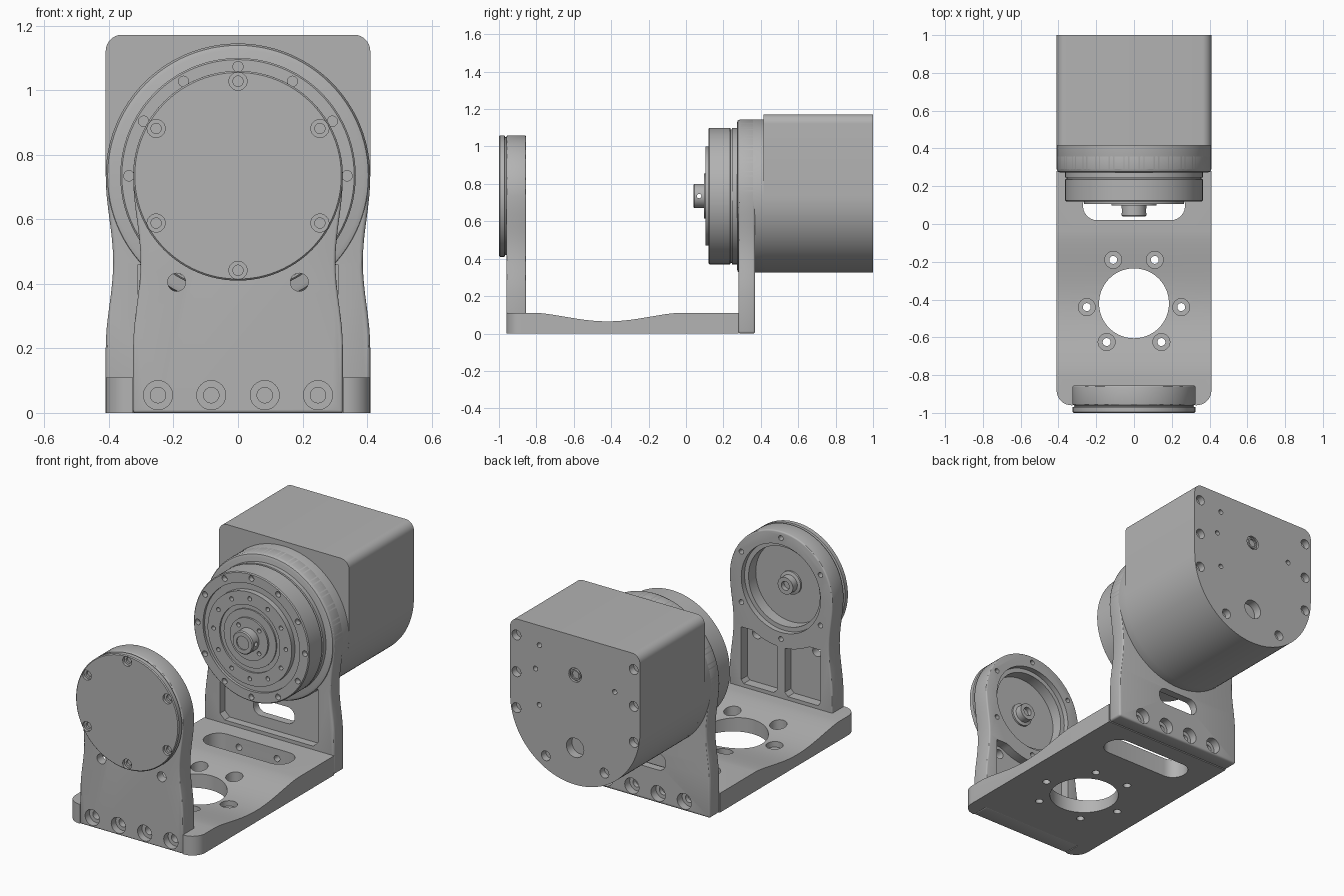
import bpy, bmesh, math
from mathutils import Vector, Matrix

if "Cube" in bpy.data.objects:
    bpy.data.objects.remove(bpy.data.objects["Cube"], do_unlink=True)

GREY = (0.45, 0.45, 0.45, 1)
metal = bpy.data.materials.new("grey_metal")
metal.use_nodes = True
metal.diffuse_color = GREY
metal.node_tree.nodes["Principled BSDF"].inputs["Base Color"].default_value = GREY

AXIS = 0.735  # height of the rotation axis


def finish(bm, name):
    bmesh.ops.remove_doubles(bm, verts=bm.verts, dist=1e-5)
    bmesh.ops.recalc_face_normals(bm, faces=bm.faces)
    mesh = bpy.data.meshes.new(name)
    bm.to_mesh(mesh)
    bm.free()
    mesh.materials.append(metal)
    ob = bpy.data.objects.new(name, mesh)
    bpy.context.collection.objects.link(ob)
    return ob


def prism(name, outline, a, b, axis="Y"):
    """Extrude a 2D outline from a to b along an axis."""
    place = {"X": lambda p: (a, p[0], p[1]),
             "Y": lambda p: (p[0], a, p[1]),
             "Z": lambda p: (p[0], p[1], a)}[axis]
    bm = bmesh.new()
    face = bm.faces.new([bm.verts.new(place(p)) for p in outline])
    new = bmesh.ops.extrude_face_region(bm, geom=[face])["geom"]
    step = Vector([(b - a) * (axis == k) for k in "XYZ"])
    bmesh.ops.translate(bm, vec=step, verts=[v for v in new if isinstance(v, bmesh.types.BMVert)])
    return finish(bm, name)


def lathe(name, profile, x=0, z=AXIS, steps=96):
    """Spin (radius, y) points round a line along Y; ends close on the line."""
    bm = bmesh.new()
    pts = [(0, profile[0][1])] + profile + [(0, profile[-1][1])]
    vs = [bm.verts.new((r, y, 0)) for r, y in pts]
    es = [bm.edges.new(pair) for pair in zip(vs, vs[1:])]
    bmesh.ops.spin(bm, geom=vs + es, axis=(0, 1, 0), cent=(0, 0, 0),
                   angle=2 * math.pi, steps=steps, use_merge=True)
    bmesh.ops.translate(bm, vec=(x, 0, z), verts=bm.verts)
    return finish(bm, name)


def hole(x, z, r, y0, y1):
    return lathe("cutter", [(r, y0), (r, y1)], x, z, 24)


def counterbore(x, z, r, inner, y0, y1, y2):
    return lathe("cutter", [(r, y0), (r, y1), (inner, y1), (inner, y2)], x, z, 24)


def upright(cutter):
    """Turn a cutter made along Y into one along Z (y becomes z, z becomes -y)."""
    cutter.data.transform(Matrix.Rotation(math.pi / 2, 4, "X"))
    return cutter


def apply(ob, mod):
    with bpy.context.temp_override(object=ob, active_object=ob, selected_objects=[ob]):
        bpy.ops.object.modifier_apply(modifier=mod.name)


def cut(ob, cutters):
    for c in cutters:
        mod = ob.modifiers.new("cut", "BOOLEAN")
        mod.object, mod.operation, mod.solver = c, "DIFFERENCE", "EXACT"
        apply(ob, mod)
        bpy.data.objects.remove(c, do_unlink=True)


def soften(ob, width):
    mod = ob.modifiers.new("bevel", "BEVEL")
    mod.width, mod.segments, mod.limit_method = width, 3, "ANGLE"
    mod.angle_limit = math.radians(40)
    apply(ob, mod)


def ring(count, radius, start=90):
    for i in range(count):
        a = math.radians(start + i * 360 / count)
        yield radius * math.cos(a), AXIS + radius * math.sin(a)


def arc(cx, cz, r, a0, a1, n):
    angles = [math.radians(a0 + (a1 - a0) * i / n) for i in range(n + 1)]
    return [(cx + r * math.cos(a), cz + r * math.sin(a)) for a in angles]


def rounded(x0, x1, z0, z1, r, n=6):
    return (arc(x0 + r, z0 + r, r, 180, 270, n) + arc(x1 - r, z0 + r, r, 270, 360, n)
            + arc(x1 - r, z1 - r, r, 0, 90, n) + arc(x0 + r, z1 - r, r, 90, 180, n))


def bracket_outline(w):
    """Straight foot, slim waist, round head."""
    side = [(w, 0)]
    for i in range(17):
        t = i / 16
        side.append((w - 0.023 * math.sin(math.pi * t) ** 2, 0.2 + t * (AXIS - 0.2)))
    head = arc(0, AXIS, w, 0, 180, 64)[1:-1]
    return side + head + [(-x, z) for x, z in reversed(side)]


BOLTS = (-0.248, -0.083, 0.083, 0.248)

# Base plate with a dished top
dish = []
for i in range(33):
    t = i / 32
    dish.append((-0.04 - 0.76 * t, 0.11 - 0.045 * math.sin(math.pi * t) ** 1.5 if 0 < t < 1 else 0.11))
base = prism("base_plate", [(-0.96, 0), (0.28, 0), (0.28, 0.11)] + dish + [(-0.96, 0.11)],
             -0.41, 0.41, "X")
bm = bmesh.new()
bm.from_mesh(base.data)
corners = [e for e in bm.edges if all(v.co.y < -0.95 for v in e.verts)
           and abs(e.verts[0].co.z - e.verts[1].co.z) > 0.05]
bmesh.ops.bevel(bm, geom=corners, offset=0.08, segments=8, profile=0.5, affect="EDGES")
bm.to_mesh(base.data)
bm.free()
cut(base, [prism("cutter", rounded(-0.325, 0.325, -1.1, -0.86, 0.005), -0.1, 0.3, "Z"),
           prism("cutter", rounded(-0.27, 0.27, 0.02, 0.18, 0.075), -0.1, 0.3, "Z"),
           upright(lathe("cutter", [(0.185, -0.1), (0.185, 0.3)], 0, 0.42))])
for x, y in ((0.11, -0.19), (0.25, -0.44), (0.145, -0.625)):
    cut(base, [upright(counterbore(s * x, -y, 0.045, 0.021, 0.3, 0.035, -0.1)) for s in (-1, 1)])
cut(base, [hole(x, 0.055, 0.018, 0.1, 0.4) for x in (-0.12, 0.12)])

# Front support: cup for the idler bearing, two pockets behind, bolts in front
front = prism("front_support", bracket_outline(0.325), -0.96, -0.855)
soften(front, 0.008)
cut(front, [lathe("cutter", [(0.25, -0.8), (0.25, -0.885), (0.225, -0.885), (0.225, -0.95)])])
for s in (-1, 1):
    top = [(s * x, min(0.45, AXIS - math.sqrt(0.335 ** 2 - x * x)))
           for x in [0.25 - 0.225 * i / 10 for i in range(11)]]
    low = [(s * x, z) for x, z in ((0.025, 0.15), (0.045, 0.13), (0.235, 0.13), (0.25, 0.15))]
    cut(front, [prism("cutter", top + low, -0.91, -0.8)])
cut(front, [hole(s * 0.19, 0.405, 0.028, -1, -0.8) for s in (-1, 1)])
cut(front, [hole(x, z, 0.014, -0.89, -0.8) for x, z in ring(6, 0.288)])
cut(front, [counterbore(x, 0.055, 0.045, 0.024, -1, -0.92, -0.87) for x in BOLTS])
bearing_hub = lathe("bearing_hub", [(0.065, -0.955), (0.065, -0.94), (0.048, -0.935), (0.048, -0.895),
                                    (0.025, -0.895), (0.025, -0.92)])

# Round cap on the front support
cap = lathe("front_cap", [(0.315, -0.955), (0.315, -0.967), (0.325, -0.97),
                          (0.325, -0.995), (0.32, -1)])
cut(cap, [counterbore(x, z, 0.028, 0.016, -1.1, -0.985, -0.972) for x, z in ring(6, 0.293)])

# Rear support with a recessed panel and window
rear = prism("rear_support", bracket_outline(0.41), 0.28, 0.37)
soften(rear, 0.012)
panel_top = [(x, min(0.46, AXIS - math.sqrt(0.39 ** 2 - x * x)))
             for x in [0.31 - 0.62 * i / 24 for i in range(25)]]
panel = panel_top + [(-0.31, 0.16), (-0.28, 0.13), (0.28, 0.13), (0.31, 0.16)]
cut(rear, [prism("cutter", panel, 0.2, 0.325),
           prism("cutter", rounded(-0.13, 0.13, 0.19, 0.285, 0.045), 0.2, 0.5)])
cut(rear, [counterbore(x, 0.055, 0.045, 0.024, 0.5, 0.325, 0.3) for x in BOLTS])
collar = lathe("rear_collar", [(0.39, 0.272), (0.404, 0.277), (0.41, 0.29), (0.41, 0.42)])

# Gear drum with stepped output face
drum = lathe("gear_drum", [(0.365, 0.275), (0.365, 0.247), (0.357, 0.245), (0.357, 0.238), (0.365, 0.236),
                           (0.365, 0.125), (0.36, 0.12), (0.305, 0.12), (0.305, 0.135), (0.265, 0.135),
                           (0.265, 0.105), (0.19, 0.105), (0.19, 0.115), (0.165, 0.115),
                           (0.165, 0.107), (0.12, 0.107), (0.12, 0.097), (0.04, 0.097)])
cut(drum, [hole(x, z, 0.016, 0, 0.15) for x, z in ring(12, 0.338)])
cut(drum, [hole(x, z, 0.012, 0, 0.13) for x, z in ring(12, 0.228)])
cut(drum, [hole(x, z, 0.012, 0, 0.12) for x, z in ring(4, 0.092, 45)])
hub = lathe("output_hub", [(0.065, 0.1), (0.065, 0.046), (0.06, 0.04), (0.038, 0.04), (0.038, 0.047)])
screw = hole(0, 0, 0.012, -0.1, 0.1)
screw.data.transform(Matrix.Translation((0, 0.07, AXIS)) @ Matrix.Rotation(math.pi / 2, 4, "Z"))
cut(hub, [screw])

# Motor housing: square top, round belly
housing = prism("motor_housing", arc(0, AXIS, 0.41, 180, 360, 64)
                + arc(0.36, 1.122, 0.05, 0, 90, 8) + arc(-0.36, 1.122, 0.05, 90, 180, 8), 0.415, 1.0)
for s in (-1, 1):
    cut(housing, [hole(s * x, z, 0.028, 0.96, 1.1)
                  for x, z in ((0.37, 1.08), (0.37, 0.87), (0.37, 0.665), (0.185, 0.44))])
    cut(housing, [hole(s * 0.25, 0.92, 0.014, 0.97, 1.1)])
cut(housing, [hole(0.225, z, 0.014, 0.97, 1.1) for z in (1.06, 0.72)])
cut(housing, [hole(0, 0.535, 0.055, 0.95, 1.1), hole(0, 0.95, 0.04, 0.985, 1.1)])
socket = lathe("rear_socket", [(0.03, 0.98), (0.03, 0.999), (0.022, 0.999), (0.022, 0.99)], 0, 0.95, 32)

# Smooth round walls, keep edges crisp
for ob in (base, front, bearing_hub, cap, rear, collar, drum, hub, housing, socket):
    bpy.ops.object.select_all(action="DESELECT")
    ob.select_set(True)
    bpy.context.view_layer.objects.active = ob
    bpy.ops.object.shade_smooth_by_angle(angle=math.radians(30))
